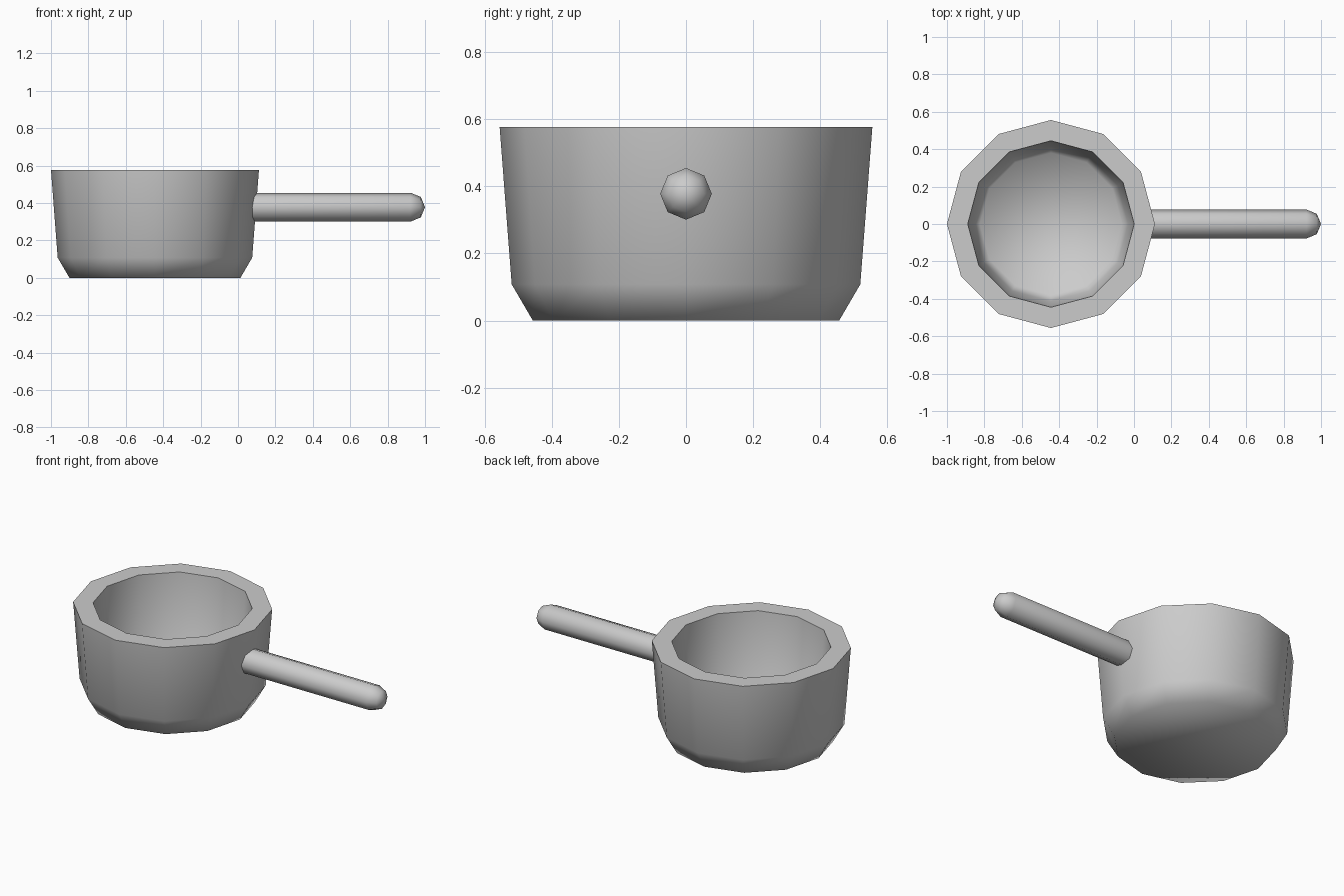
import bpy, bmesh, math
from mathutils import Matrix

if "Cube" in bpy.data.objects:
    bpy.data.objects.remove(bpy.data.objects["Cube"])


def lathe(name, profile, sides, matrix, angle):
    """Revolve (radius, height) points around z; radius 0 closes to a point,
    an open end is capped with one flat face."""
    bm = bmesh.new()
    rings = []
    for r, h in profile:
        n = sides if r > 0 else 1
        rings.append([bm.verts.new((r * math.cos(math.tau * i / sides),
                                    r * math.sin(math.tau * i / sides), h))
                      for i in range(n)])
    for a, b in zip(rings, rings[1:]):
        for i in range(sides):
            j = (i + 1) % sides
            if len(b) == 1:
                bm.faces.new((a[i], a[j], b[0]))
            else:
                bm.faces.new((a[i], a[j], b[j], b[i]))
    for ring, flip in ((rings[0], True), (rings[-1], False)):
        if len(ring) > 1:
            bm.faces.new(ring[::-1] if flip else ring)
    bmesh.ops.recalc_face_normals(bm, faces=bm.faces)
    bm.transform(matrix)
    mesh = bpy.data.meshes.new(name)
    bm.to_mesh(mesh)
    bm.free()
    obj = bpy.data.objects.new(name, mesh)
    bpy.context.collection.objects.link(obj)
    bpy.ops.object.select_all(action='DESELECT')
    obj.select_set(True)
    bpy.context.view_layer.objects.active = obj
    bpy.ops.object.shade_smooth_by_angle(angle=math.radians(angle))
    return obj


# Pan bowl: outside from the base up, flat rim, then down the inside to the floor
lathe("pan_bowl",
      [(0.457, 0), (0.52, 0.108), (0.556, 0.577),
       (0.445, 0.577), (0.413, 0.165), (0.38, 0.108)],
      12, Matrix.Translation((-0.444, 0, 0)), 66)

# Handle: eight-sided rod with a rounded tip, rooted inside the bowl wall
R = 0.077
tip = [(R * math.cos(math.radians(a)), 1 - R + R * math.sin(math.radians(a)))
       for a in (0, 45)]
lathe("handle", [(R, 0.045)] + tip + [(0, 1.0)], 8,
      Matrix.Translation((0, 0, 0.378)) @ Matrix.Rotation(math.pi / 2, 4, 'Y'), 66)
